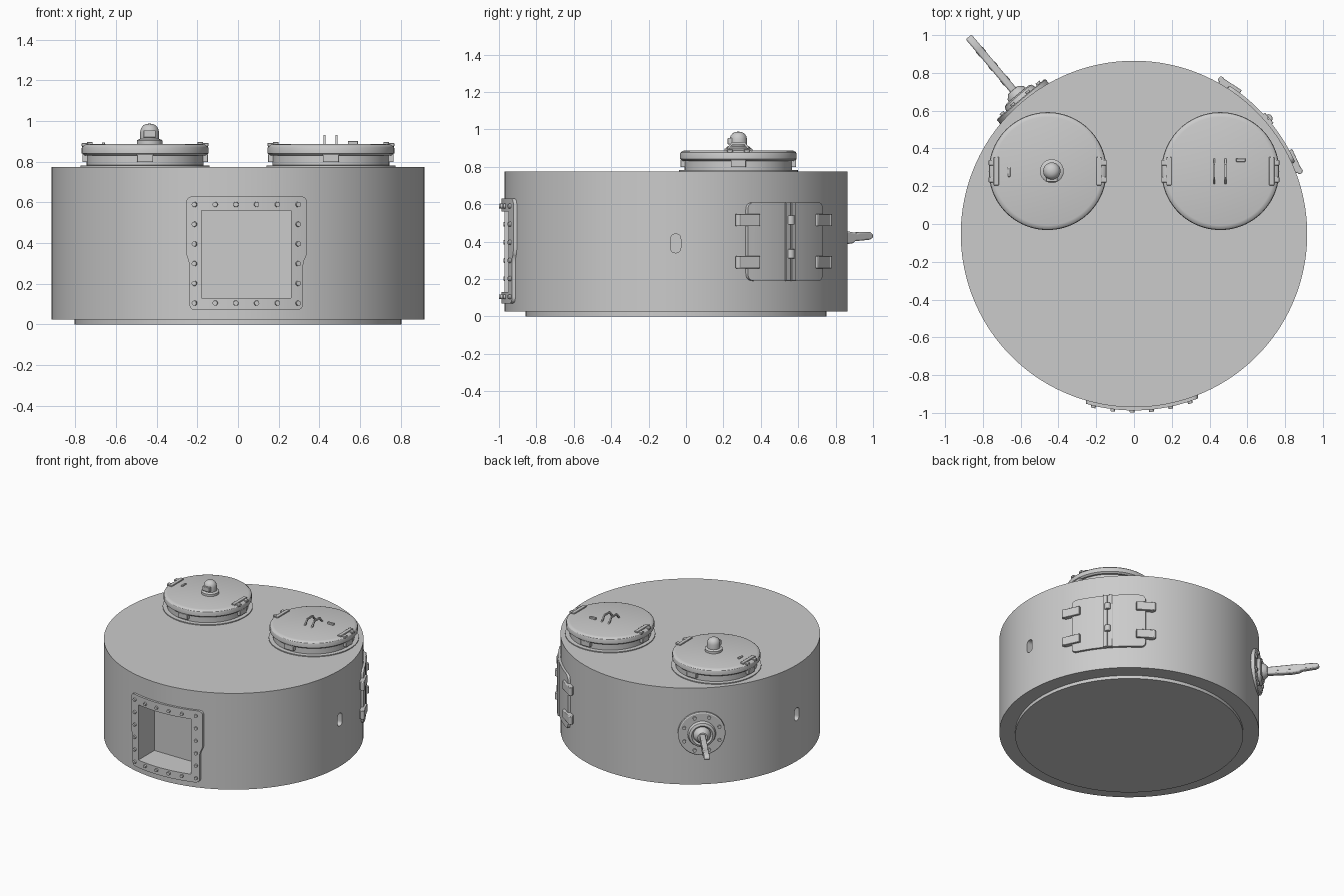
import bpy, bmesh, math
from mathutils import Matrix, Vector

if "Cube" in bpy.data.objects:
    bpy.data.objects.remove(bpy.data.objects["Cube"])

CY, R = -0.053, 0.917          # drum axis and radius


def polar(deg, r=0.0, z=0.0):
    """Frame on the drum wall: local x points outward, y along the wall, z up."""
    return (Matrix.Translation((0, CY, 0)) @ Matrix.Rotation(math.radians(deg), 4, 'Z')
            @ Matrix.Translation((r, 0, z)))


def at(x, y, z):
    return Matrix.Translation((x, y, z))


OUT = Matrix.Rotation(math.pi / 2, 4, 'Y')      # turns local z outward


def box(bm, m, sx, sy, sz):
    bmesh.ops.create_cube(bm, size=1, matrix=m @ Matrix.Diagonal((sx, sy, sz, 1)))


def tube(bm, m, r, h, n=16, r2=None):
    bmesh.ops.create_cone(bm, cap_ends=True, segments=n, radius1=r,
                          radius2=r if r2 is None else r2, depth=h, matrix=m)


def lathe(bm, m, pts, n=64):
    vs = [bm.verts.new(m @ Vector((r, 0, z))) for r, z in pts]
    es = [bm.edges.new(p) for p in zip(vs, vs[1:])]
    bmesh.ops.spin(bm, geom=vs + es, cent=m.translation, axis=m.to_3x3() @ Vector((0, 0, 1)),
                   angle=2 * math.pi, steps=n, use_merge=True)
    bmesh.ops.remove_doubles(bm, verts=bm.verts, dist=1e-5)


def prism(bm, m, outline, x0, x1):
    f = bm.faces.new([bm.verts.new(m @ Vector((x0, y, z))) for y, z in outline])
    ext = bmesh.ops.extrude_face_region(bm, geom=[f], use_keep_orig=True)
    vs = [v for v in ext['geom'] if isinstance(v, bmesh.types.BMVert)]
    bmesh.ops.translate(bm, verts=vs, vec=m.to_3x3() @ Vector((x1 - x0, 0, 0)))


def rounded(poly, r, n=5):
    out = []
    for i, p in enumerate(poly):
        p = Vector(p)
        ends = []
        for q in (poly[i - 1], poly[(i + 1) % len(poly)]):
            d = Vector(q) - p
            ends.append(p + d.normalized() * min(r, d.length * 0.49))
        for k in range(n + 1):
            t = k / n
            out.append(ends[0] * (1 - t) ** 2 + p * 2 * t * (1 - t) + ends[1] * t * t)
    return out


def rect(y0, y1, z0, z1):
    return [(y0, z0), (y1, z0), (y1, z1), (y0, z1)]


def finish(bm, name, bevel=0):
    bmesh.ops.recalc_face_normals(bm, faces=bm.faces)
    me = bpy.data.meshes.new(name)
    bm.to_mesh(me)
    bm.free()
    ob = bpy.data.objects.new(name, me)
    bpy.context.collection.objects.link(ob)
    if bevel:
        b = ob.modifiers.new('bevel', 'BEVEL')
        b.width, b.segments, b.limit_method = bevel, 2, 'ANGLE'
    return ob


def cut(ob, tool, op='DIFFERENCE'):
    mod = ob.modifiers.new('cut', 'BOOLEAN')
    mod.object, mod.operation, mod.solver = tool, op, 'EXACT'
    tool.hide_render = True
    bpy.context.view_layer.objects.active = ob
    bpy.ops.object.modifier_apply(modifier=mod.name)


cutters = []
FRONT, DOOR, GUN = polar(-90), polar(40.7), polar(130)

# cutters: front window recess, side slots, and outer skin for curved plates
bm = bmesh.new()
prism(bm, FRONT, rect(-0.18, 0.26, 0.13, 0.56), 0.72, 1.1)
window_cutter = finish(bm, 'window_cutter')
bm = bmesh.new()
for side in (0, 180):
    prism(bm, at(0, -0.002, 0) @ polar(side), rounded(rect(-0.027, 0.027, 0.34, 0.44), 0.027, 6), 0.86, 1.0)
slot_cutter = finish(bm, 'slot_cutter')
bm = bmesh.new()
tube(bm, at(0, CY, 0.4), R + 0.017, 1.0, 160)
skin_cutter = finish(bm, 'skin_cutter')
cutters += [window_cutter, slot_cutter, skin_cutter]

# main drum and base ring
bm = bmesh.new()
tube(bm, at(0, CY, 0.4), R, 0.75, 160)
drum = finish(bm, 'turret_drum')
cut(drum, window_cutter)
cut(drum, slot_cutter)
bm = bmesh.new()
tube(bm, at(0, CY, 0.0125), 0.805, 0.025, 128)
finish(bm, 'base_ring')

# bolted window frame
bm = bmesh.new()
shape = [(-0.24, 0.07), (0.32, 0.07), (0.32, 0.31), (0.34, 0.34), (0.34, 0.63),
         (-0.255, 0.63), (-0.255, 0.34), (-0.24, 0.31)]
prism(bm, FRONT, rounded(shape, 0.035), 0.83, 1.0)
frame = finish(bm, 'window_frame')
cut(frame, skin_cutter, 'INTERSECT')
cut(frame, window_cutter)

bm = bmesh.new()
for i in range(6):
    for j in range(6):
        if i in (0, 5) or j in (0, 5):
            a = math.degrees(math.asin((-0.21 + 0.1 * i) / R))
            tube(bm, polar(-90 + a, R + 0.018, 0.105 + 0.097 * j) @ OUT, 0.014, 0.022, 12, 0.012)
finish(bm, 'frame_bolts')

# side double door
bm = bmesh.new()
prism(bm, DOOR, rounded(rect(-0.264, 0.264, 0.19, 0.61), 0.04), 0.85, 1.0)
door = finish(bm, 'side_door')
cut(door, skin_cutter, 'INTERSECT')
bm = bmesh.new()
for s in (-1, 1):
    box(bm, DOOR @ at(R + 0.017, s * 0.019, 0.40), 0.02, 0.032, 0.42)
for z in (0.335, 0.515):
    tube(bm, DOOR @ at(R + 0.022, 0, z), 0.022, 0.05, 16)
finish(bm, 'door_centre_strips', 0.003)
bm = bmesh.new()
for s in (-1, 1):
    for z in (0.29, 0.515):
        m = polar(40.7 + s * 16.2, R + 0.014, z)
        box(bm, m, 0.036, 0.125, 0.066)
        tube(bm, m @ at(0.006, s * 0.06, 0), 0.016, 0.066, 16)
finish(bm, 'door_hinges', 0.004)

# rear gun mount with ball and barrel
bm = bmesh.new()
m = GUN @ at(0, 0, 0.425) @ OUT
lathe(bm, m, [(0, 0.86), (0.168, 0.86), (0.168, 0.928), (0.16, 0.933), (0.1, 0.933),
              (0.092, 0.955), (0.075, 0.962), (0.062, 0.95), (0.055, 0.975), (0.035, 0.995), (0, 1.0)], 48)
finish(bm, 'gun_mount')
bm = bmesh.new()
for k in range(8):
    a = math.radians(45 * k + 22.5)
    tube(bm, GUN @ at(0.936, 0.135 * math.cos(a), 0.425 + 0.135 * math.sin(a)) @ OUT, 0.013, 0.016, 12)
finish(bm, 'gun_mount_bolts')
bm = bmesh.new()
side = [(0.95, 0.395), (1.16, 0.385), (1.22, 0.39), (1.24, 0.402), (1.34, 0.41), (1.362, 0.42),
        (1.362, 0.44), (1.345, 0.45), (1.27, 0.452), (1.25, 0.446), (1.2, 0.453), (0.95, 0.45)]
turn = Matrix.Rotation(math.radians(90), 4, 'Z')
prism(bm, GUN @ turn, [(-x, z) for x, z in side], -0.02, 0.02)
finish(bm, 'gun_barrel', 0.008)
bm = bmesh.new()
for x in (1.06, 1.16, 1.26):
    box(bm, GUN @ at(x, 0, 0.42), 0.03, 0.046, 0.016)
finish(bm, 'barrel_vents')

# two roof cupolas with lids, vision blocks and hinges
for side, s in (('left', -1), ('right', 1)):
    c = at(s * 0.457, 0.28, 0)
    bm = bmesh.new()
    lathe(bm, c, [(0, 0.76), (0.318, 0.76), (0.318, 0.782), (0.287, 0.783), (0.287, 0.835)], 96)
    finish(bm, side + '_cupola_ring')
    bm = bmesh.new()
    lathe(bm, c, [(0, 0.832), (0.3, 0.832), (0.312, 0.842), (0.312, 0.866), (0.309, 0.876),
                  (0.3, 0.884), (0.286, 0.888), (0, 0.888)], 96)
    finish(bm, side + '_cupola_lid')
    bm = bmesh.new()
    for k in range(4):
        box(bm, c @ Matrix.Rotation(k * math.pi / 2, 4, 'Z') @ at(0.287, 0, 0.818), 0.044, 0.08, 0.04)
    finish(bm, side + '_vision_blocks', 0.003)
    bm = bmesh.new()
    for t in (-1, 1):
        box(bm, c @ at(t * 0.272, 0, 0.888), 0.028, 0.15, 0.018)
        for y in (-0.045, 0.045):
            box(bm, c @ at(t * 0.292, y, 0.884), 0.04, 0.03, 0.016)
    finish(bm, side + '_lid_hinges', 0.003)

# domed periscope on the left lid, plus a small catch
bm = bmesh.new()
lathe(bm, at(-0.435, 0.28, 0), [(0, 0.88), (0.063, 0.88), (0.063, 0.905), (0.055, 0.91), (0.046, 0.912),
                                (0.046, 0.948), (0.042, 0.965), (0.032, 0.978), (0.017, 0.986), (0, 0.988)], 32)
finish(bm, 'periscope_dome')
bm = bmesh.new()
box(bm, at(-0.435, 0.238, 0.937), 0.06, 0.03, 0.035)
box(bm, at(-0.662, 0.275, 0.888), 0.016, 0.05, 0.016)
finish(bm, 'periscope_window_and_catch', 0.003)

# wire handles and catch on the right lid
bm = bmesh.new()
for x in (0.425, 0.485):
    arch = [(0.21, 0.885), (0.222, 0.885), (0.25, 0.92), (0.31, 0.92), (0.338, 0.885),
            (0.35, 0.885), (0.315, 0.932), (0.245, 0.932)]
    prism(bm, at(x, 0, 0), arch, -0.005, 0.005)
finish(bm, 'lid_handles')
bm = bmesh.new()
box(bm, at(0.565, 0.338, 0.892), 0.05, 0.018, 0.02)
finish(bm, 'lid_catch', 0.003)

# remove helpers and smooth the round parts
for ob in cutters:
    bpy.data.objects.remove(ob)
bpy.ops.object.select_all(action='SELECT')
bpy.context.view_layer.objects.active = drum
bpy.ops.object.shade_smooth_by_angle(angle=math.radians(30))
